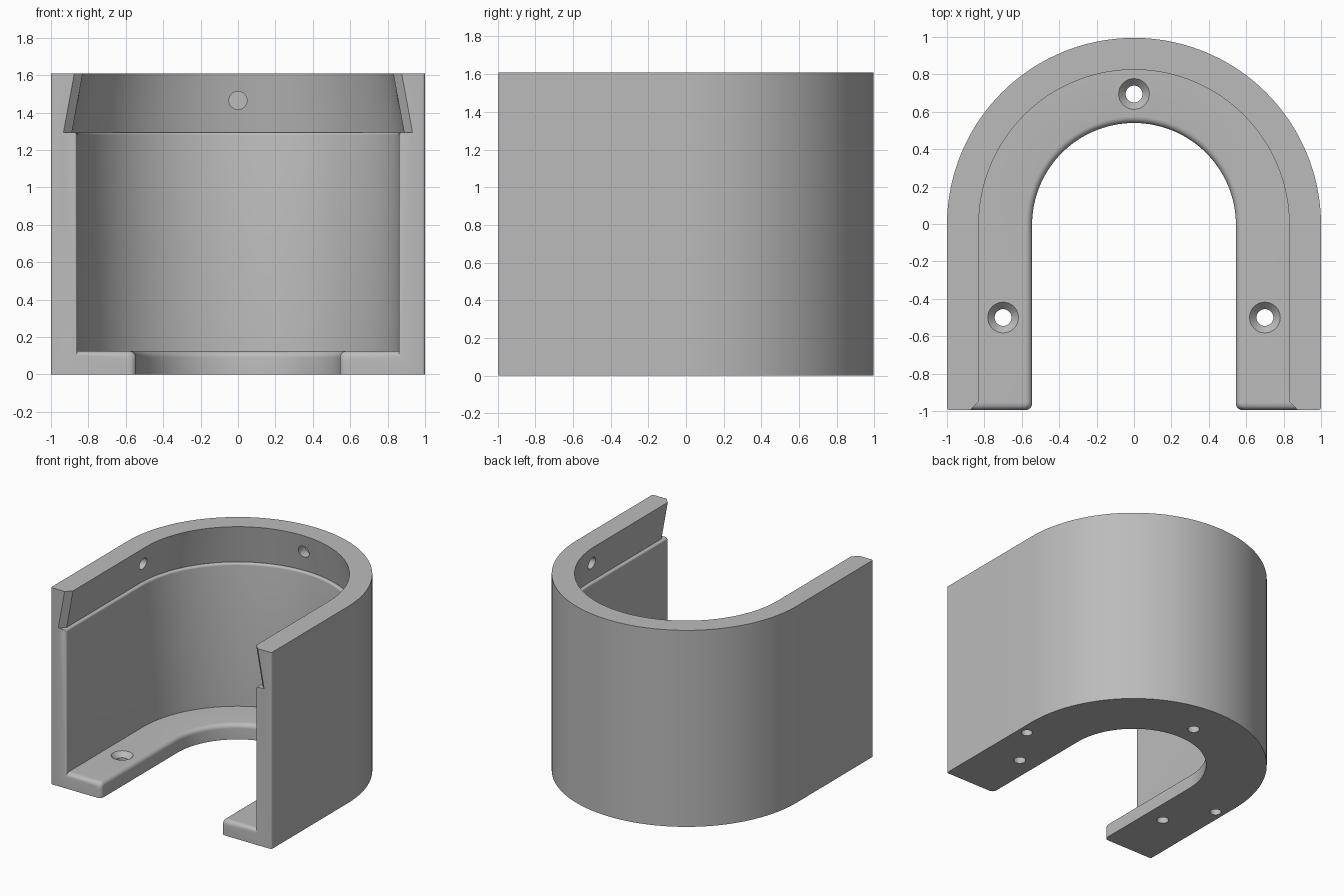
import bpy, bmesh, math
from mathutils import Vector

cube = bpy.data.objects.get("Cube")
if cube:
    bpy.data.objects.remove(cube, do_unlink=True)

grey = bpy.data.materials.new("plain grey")
grey.use_nodes = True
colour = (0.5, 0.5, 0.5, 1)
grey.diffuse_color = colour
grey.node_tree.nodes["Principled BSDF"].inputs["Base Color"].default_value = colour

HEIGHT, FRONT, CENTRE = 1.61, -0.995, -0.005
LEDGE, FLANGE = 1.295, 0.125
ARC_STEPS = 72


def fillet(radius, d):
    """Inset of a rounded edge at distance d behind the front face."""
    if d >= radius:
        return 0
    return radius - math.sqrt(radius ** 2 - (radius - d) ** 2)


def chamfer(size, d):
    return max(0, size - d)


def section(d):
    """Wall section as (radius, height), with its edges eased near the front."""
    outer = 1 - fillet(0.015, d)
    lead = chamfer(0.045, d)
    wall = 0.86 + fillet(0.012, d)
    ease = fillet(0.035, d)
    pts = [(outer, 0), (outer, HEIGHT), (0.83 + lead, HEIGHT), (0.888 + lead, LEDGE)]
    # rounded lip under the dovetail
    for i in range(5):
        a = math.pi / 8 * i
        pts.append((wall + 0.015 * (1 - math.sin(a)), LEDGE - 0.015 * (1 - math.cos(a))))
    pts.append((wall, FLANGE - ease))
    # rounded inner edge of the flange
    for i in range(7):
        a = math.pi / 12 * i
        pts.append((0.545 + ease + 0.035 * (1 - math.sin(a)),
                    FLANGE - ease - 0.035 * (1 - math.cos(a))))
    pts.append((0.545 + ease, 0))
    return pts


# U-shaped sweep: right-hand leg, half circle, left-hand leg
insets = [0, 0.002, 0.006, 0.012, 0.015, 0.024, 0.035, 0.045]
stations = [(0, d) for d in insets]
stations += [(math.pi * i / ARC_STEPS, None) for i in range(ARC_STEPS + 1)]
stations += [(math.pi, d) for d in reversed(insets)]

bm = bmesh.new()
rings = []
for angle, d in stations:
    ring = []
    for r, z in section(1 if d is None else d):
        y = CENTRE + r * math.sin(angle) if d is None else FRONT + d
        ring.append(bm.verts.new((r * math.cos(angle), y, z)))
    rings.append(ring)
for a, b in zip(rings, rings[1:]):
    for i in range(len(a)):
        j = (i + 1) % len(a)
        bm.faces.new((a[i], a[j], b[j], b[i]))
bm.faces.new(rings[0])
bm.faces.new(rings[-1])
bmesh.ops.recalc_face_normals(bm, faces=bm.faces)
mesh = bpy.data.meshes.new("u_shaped_holder")
bm.to_mesh(mesh)
bm.free()
mesh.materials.append(grey)
holder = bpy.data.objects.new("u_shaped_holder", mesh)
bpy.context.collection.objects.link(holder)


def drill(start, end, r1, r2):
    """Cut a round or tapered hole from start to end."""
    start, end = Vector(start), Vector(end)
    axis = end - start
    bpy.ops.mesh.primitive_cone_add(vertices=32, radius1=r1, radius2=r2,
                                    depth=axis.length, location=(start + end) / 2,
                                    rotation=axis.to_track_quat('Z', 'Y').to_euler())
    cutter = bpy.context.object
    cutter.name = "hole_cutter"
    cutter.hide_render = True
    cutter.data.materials.append(grey)
    bpy.context.view_layer.update()
    mod = holder.modifiers.new("hole", 'BOOLEAN')
    mod.operation = 'DIFFERENCE'
    mod.solver = 'EXACT'
    mod.object = cutter
    bpy.ops.object.select_all(action='DESELECT')
    bpy.context.view_layer.objects.active = holder
    holder.select_set(True)
    bpy.ops.object.modifier_apply(modifier=mod.name)
    bpy.data.objects.remove(cutter, do_unlink=True)


# countersunk screw holes through the flange
for x, y in [(-0.7, -0.5), (0.7, -0.5), (0, 0.695)]:
    drill((x, y, -0.1), (x, y, 0.2), 0.045, 0.045)
    drill((x, y, 0.08), (x, y, 0.13), 0.04, 0.087)

# blind holes in the dovetail wall
for dx, dy in [(-1, 0), (1, 0), (0, 1)]:
    drill((dx * 0.7, CENTRE + dy * 0.7, 1.465),
          (dx * 0.94, CENTRE + dy * 0.94, 1.465), 0.048, 0.048)

# blind holes up into the side walls from below
for x in (-0.925, 0.925):
    drill((x, -0.15, -0.1), (x, -0.15, 0.3), 0.042, 0.042)

bpy.ops.object.shade_smooth_by_angle(angle=math.radians(30))
